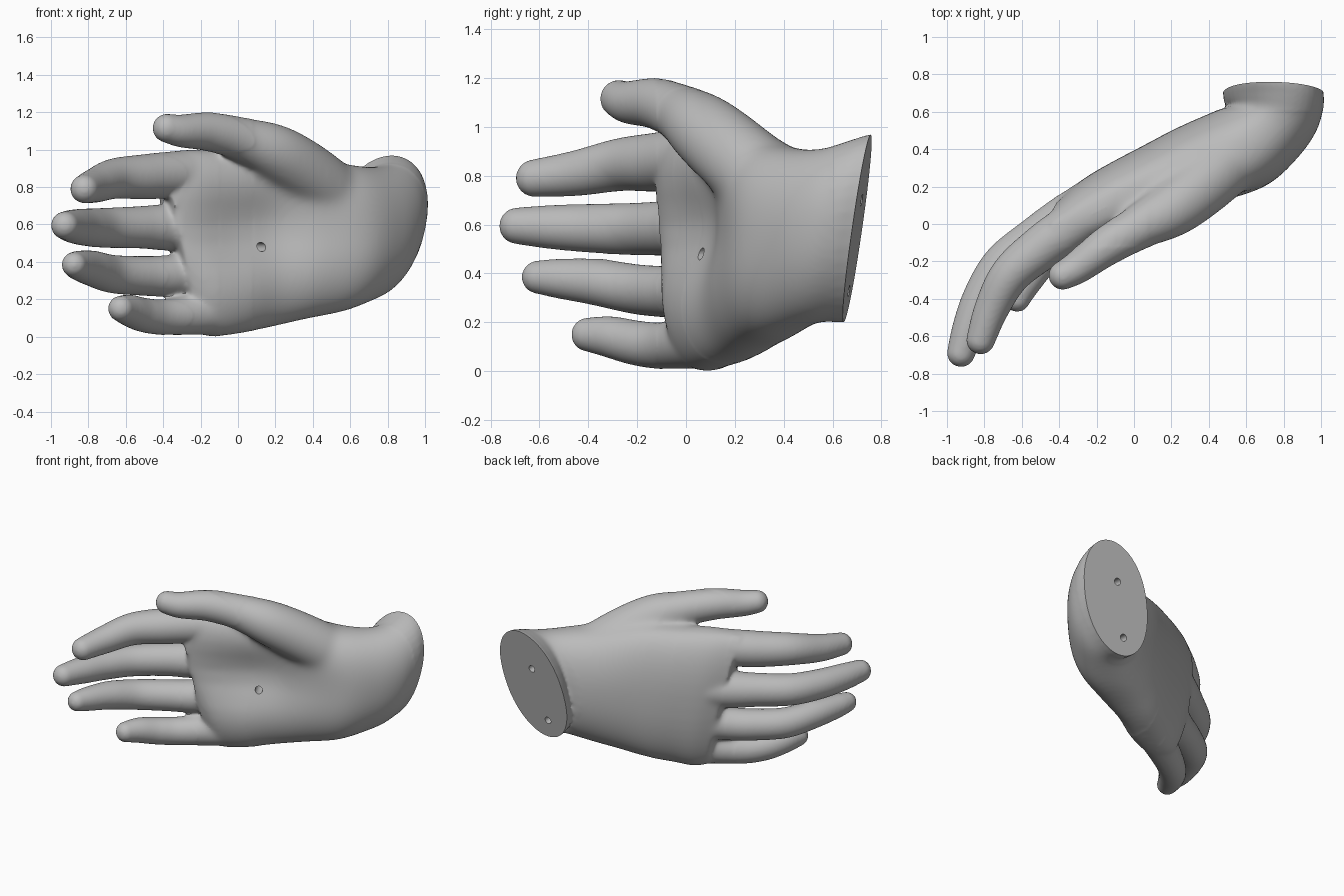
import bpy, bmesh, math
from mathutils import Vector, Matrix

default_cube = bpy.data.objects.get("Cube")
if default_cube:
    bpy.data.objects.remove(default_cube, do_unlink=True)

SIDES = 40


def resample(rows, steps):
    """Catmull-Rom interpolation through rows of numbers."""
    out = []
    last = len(rows) - 1
    for i in range(last):
        a, b, c, d = (rows[max(0, min(last, i + k))] for k in (-1, 0, 1, 2))
        for j in range(steps):
            t = j / steps
            out.append([0.5 * (2 * q + (r - p) * t + (2 * p - 5 * q + 4 * r - s) * t * t
                               + (3 * q - p - 3 * r + s) * t ** 3)
                        for p, q, r, s in zip(a, b, c, d)])
    out.append(list(rows[-1]))
    return out


def loft(bm, rings):
    """Skin closed rings and cap both ends."""
    loops = [[bm.verts.new(p) for p in ring] for ring in rings]
    for lower, upper in zip(loops, loops[1:]):
        for i in range(SIDES):
            k = (i + 1) % SIDES
            bm.faces.new((lower[i], lower[k], upper[k], upper[i]))
    bm.faces.new(loops[0][::-1])
    bm.faces.new(loops[-1])


def digit(bm, joints):
    """Tapered tube through (x, y, z, radius) joints with a round tip."""
    path = resample(joints, 6)
    centres = [Vector(p[:3]) for p in path]
    radii = [p[3] for p in path]
    end = centres[-1].copy()
    tip_r = radii[-1]
    heading = (end - centres[-2]).normalized()
    for k in range(1, 8):
        a = k / 8 * math.pi / 2
        centres.append(end + heading * tip_r * math.sin(a))
        radii.append(tip_r * math.cos(a))
    rings = []
    for i, c in enumerate(centres):
        along = (centres[min(i + 1, len(centres) - 1)] - centres[max(i - 1, 0)]).normalized()
        side = along.cross(Vector((0, 0, 1))).normalized()
        up = side.cross(along)
        rings.append([c + radii[i] * (side * math.cos(a) + up * math.sin(a))
                      for a in (math.tau * n / SIDES for n in range(SIDES))])
    loft(bm, rings)


def palm_ring(bx, by, px, py, low, high, lean_x, lean_y, hollow, power):
    """Rounded section between a back point and a palm point, dished on the palm side."""
    ring = []
    for n in range(SIDES):
        a = math.tau * n / SIDES
        c, s = math.cos(a), math.sin(a)
        u = math.copysign(abs(c) ** power, c)
        v = math.copysign(abs(s) ** 0.9, s)
        u -= hollow * max(0, c) * math.exp(-((v - 0.15) / 0.45) ** 2)
        dz = v * (high - low) / 2
        ring.append(Vector(((bx + px) / 2 + u * (px - bx) / 2 + lean_x * dz,
                            (by + py) / 2 + u * (py - by) / 2 + lean_y * dz,
                            (low + high) / 2 + dz)))
    return ring


# Palm and wrist: back x, y, palm x, y, bottom, top, lean x, y, hollow, roundness
palm = [
    (.49, .82, 1.0, .78, .20, .97, .2, .16, 0, 1),
    (.49, .72, 1.0, .68, .20, .97, .2, .16, 0, 1),
    (.50, .66, 1.0, .61, .20, .95, .2, .14, 0, 1),
    (.51, .63, .98, .51, .20, .92, .14, .06, 0, 1),
    (.45, .61, .89, .37, .18, .91, .05, 0, 0, .9),
    (.33, .56, .72, .20, .13, .93, 0, 0, .05, .8),
    (.20, .50, .48, .10, .09, .97, 0, 0, .2, .8),
    (.05, .42, .25, .03, .045, 1.0, 0, 0, .45, .8),
    (-.12, .33, .06, -.06, .015, 1.0, -.05, 0, .5, .8),
    (-.27, .24, -.15, -.13, 0, 1.0, -.13, -.05, .35, .8),
    (-.38, .14, -.30, -.12, .03, .98, -.2, -.1, .1, .8),
]

# Digits, base to tip: x, y, z, radius
digits = {
    "thumb": [(.58, .42, .66, .17), (.45, .28, .81, .17), (.22, .09, .975, .155),
              (.02, -.02, 1.055, .12), (-.15, -.12, 1.095, .105), (-.3, -.23, 1.1, .088),
              (-.38, -.275, 1.115, .077)],
    "index": [(-.22, .06, .87, .13), (-.36, -.03, .865, .125), (-.5, -.13, .855, .12),
              (-.66, -.27, .845, .108), (-.76, -.45, .81, .093), (-.82, -.62, .79, .077)],
    "middle": [(-.25, .1, .59, .13), (-.38, .02, .585, .125), (-.52, -.07, .585, .113),
               (-.7, -.21, .582, .107), (-.81, -.38, .585, .1), (-.88, -.55, .59, .09),
               (-.925, -.69, .595, .075)],
    "ring": [(-.23, .09, .34, .12), (-.36, .01, .325, .112), (-.5, -.07, .325, .106),
             (-.67, -.2, .335, .102), (-.78, -.37, .365, .095), (-.85, -.53, .38, .08),
             (-.875, -.605, .385, .068)],
    "little": [(-.15, .06, .13, .12), (-.38, -.09, .105, .097), (-.5, -.2, .115, .092),
               (-.58, -.31, .14, .085), (-.625, -.4, .15, .07)],
}

bm = bmesh.new()
loft(bm, [palm_ring(*row) for row in resample(palm, 6)])
for joints in digits.values():
    digit(bm, joints)
bmesh.ops.recalc_face_normals(bm, faces=bm.faces)
mesh = bpy.data.meshes.new("hand")
bm.to_mesh(mesh)
bm.free()
hand = bpy.data.objects.new("hand", mesh)
bpy.context.collection.objects.link(hand)
bpy.ops.object.select_all(action='DESELECT')
hand.select_set(True)
bpy.context.view_layer.objects.active = hand

# Fuse the parts into one skin
fuse = hand.modifiers.new("fuse", 'REMESH')
fuse.mode = 'VOXEL'
fuse.voxel_size = 0.011
soften = hand.modifiers.new("soften", 'SMOOTH')
soften.factor = 0.5
soften.iterations = 8
for name in ("fuse", "soften"):
    bpy.ops.object.modifier_apply(modifier=name)

bm = bmesh.new()
bm.from_mesh(mesh)

# Blend the knuckles and thumb root, leaving the digits and wrist rim crisp
for start, repeats in ((-.4, 14), (-.1, 16), (.08, 24)):
    region = [v for v in bm.verts if v.co.x > start and -.12 < v.co.y < .6]
    for _ in range(repeats):
        bmesh.ops.smooth_vert(bm, verts=region, factor=0.5, use_axis_x=True,
                              use_axis_y=True, use_axis_z=True)

# Flat sloping cut at the wrist
wrist = Vector((.745, .70, .58))
wrist_normal = Vector((.08, 1, -.16)).normalized()
bmesh.ops.bisect_plane(bm, geom=bm.verts[:] + bm.edges[:] + bm.faces[:], plane_co=wrist,
                       plane_no=wrist_normal, clear_outer=True)
bmesh.ops.holes_fill(bm, edges=[e for e in bm.edges if e.is_boundary], sides=0)
bmesh.ops.recalc_face_normals(bm, faces=bm.faces)
bm.to_mesh(mesh)
bm.free()

# Peg holes in the wrist and the palm
bm = bmesh.new()
for place, axis in ((Vector((.745, .72, .70)), wrist_normal),
                    (Vector((.65, .66, .33)), wrist_normal),
                    (Vector((.11, .09, .48)), Vector((.465, -.885, 0)))):
    turn = axis.to_track_quat('Z', 'Y').to_matrix().to_4x4()
    bmesh.ops.create_cone(bm, cap_ends=True, segments=16, radius1=.025, radius2=.025,
                          depth=.18, matrix=Matrix.Translation(place) @ turn)
cutter_mesh = bpy.data.meshes.new("hole_cutter")
bm.to_mesh(cutter_mesh)
bm.free()
cutter = bpy.data.objects.new("hole_cutter", cutter_mesh)
cutter.hide_render = True
bpy.context.collection.objects.link(cutter)
holes = hand.modifiers.new("holes", 'BOOLEAN')
holes.operation = 'DIFFERENCE'
holes.solver = 'EXACT'
holes.object = cutter
bpy.ops.object.modifier_apply(modifier="holes")
bpy.data.objects.remove(cutter, do_unlink=True)

# One plain grey
grey = bpy.data.materials.new("plain grey")
grey.use_nodes = True
colour = (.5, .5, .5, 1)
grey.diffuse_color = colour
grey.node_tree.nodes["Principled BSDF"].inputs["Base Color"].default_value = colour
hand.data.materials.clear()
hand.data.materials.append(grey)
bpy.ops.object.shade_smooth_by_angle(angle=math.radians(40))
